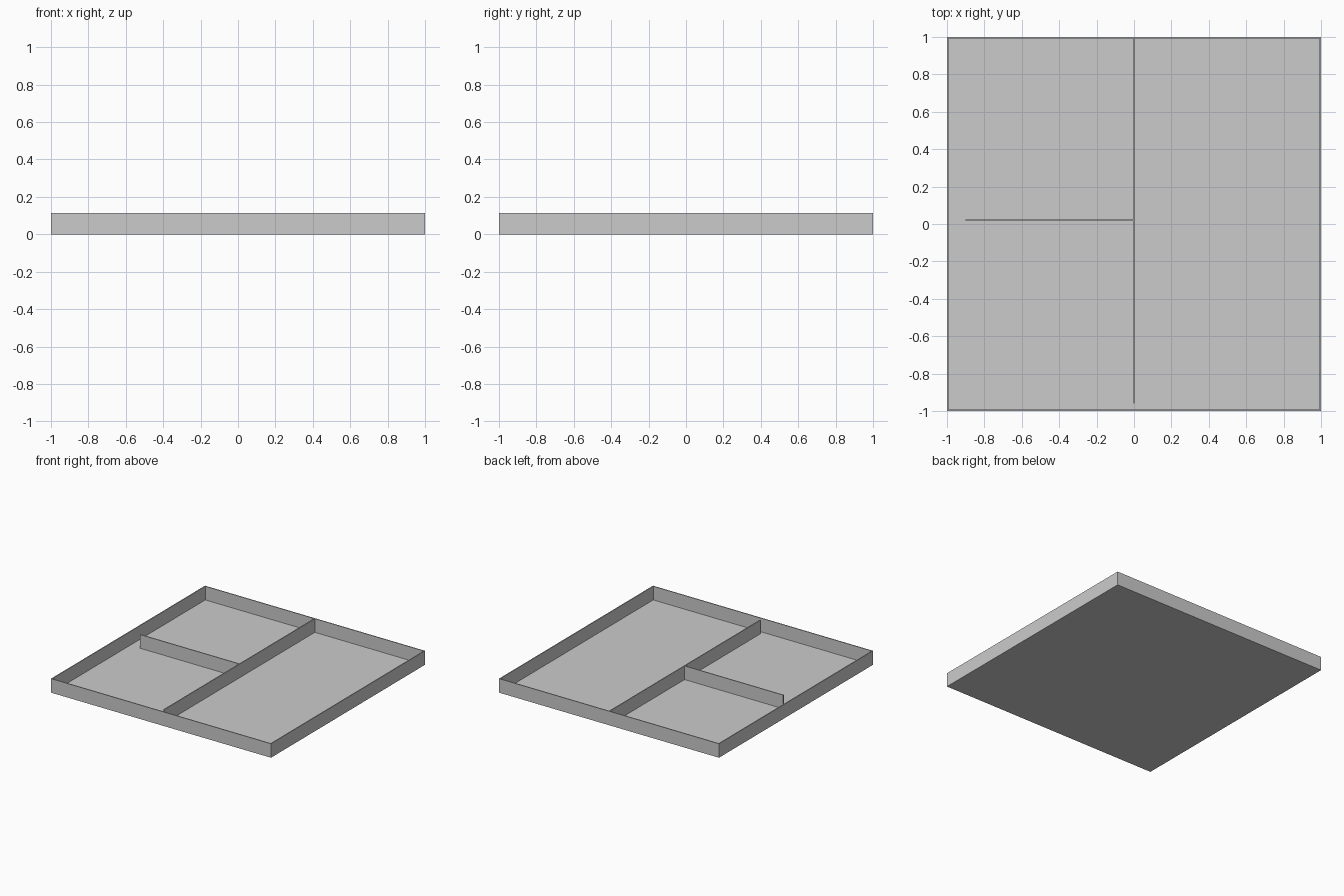
import bpy

if "Cube" in bpy.data.objects:
    bpy.data.objects.remove(bpy.data.objects["Cube"])

H = 0.115      # wall height
T = 0.008      # wall thickness
FLOOR = 0.003  # floor thickness


def box(name, x0, x1, y0, y1, z0, z1):
    bpy.ops.mesh.primitive_cube_add(
        size=1, location=((x0 + x1) / 2, (y0 + y1) / 2, (z0 + z1) / 2))
    ob = bpy.context.object
    ob.name = name
    ob.scale = (x1 - x0, y1 - y0, z1 - z0)
    bpy.ops.object.transform_apply(location=False, rotation=False, scale=True)
    return ob


# Floor plate
box("floor", -1, 1, -1, 1, 0, FLOOR)

# Outer walls, side walls fitted between front and back
box("front_wall", -1, 1, -1, -1 + T, 0, H)
box("back_wall", -1, 1, 1 - T, 1, 0, H)
box("left_wall", -1, -1 + T, -1 + T, 1 - T, 0, H)
box("right_wall", 1 - T, 1, -1 + T, 1 - T, 0, H)

# Long divider, stopping short of the front wall
box("long_divider", -T / 2, T / 2, -0.96, 1 - T, FLOOR, H)

# Short divider, stopping short of the left wall
box("short_divider", -0.9, -T / 2, 0.02 - T / 2, 0.02 + T / 2, FLOOR, H)
